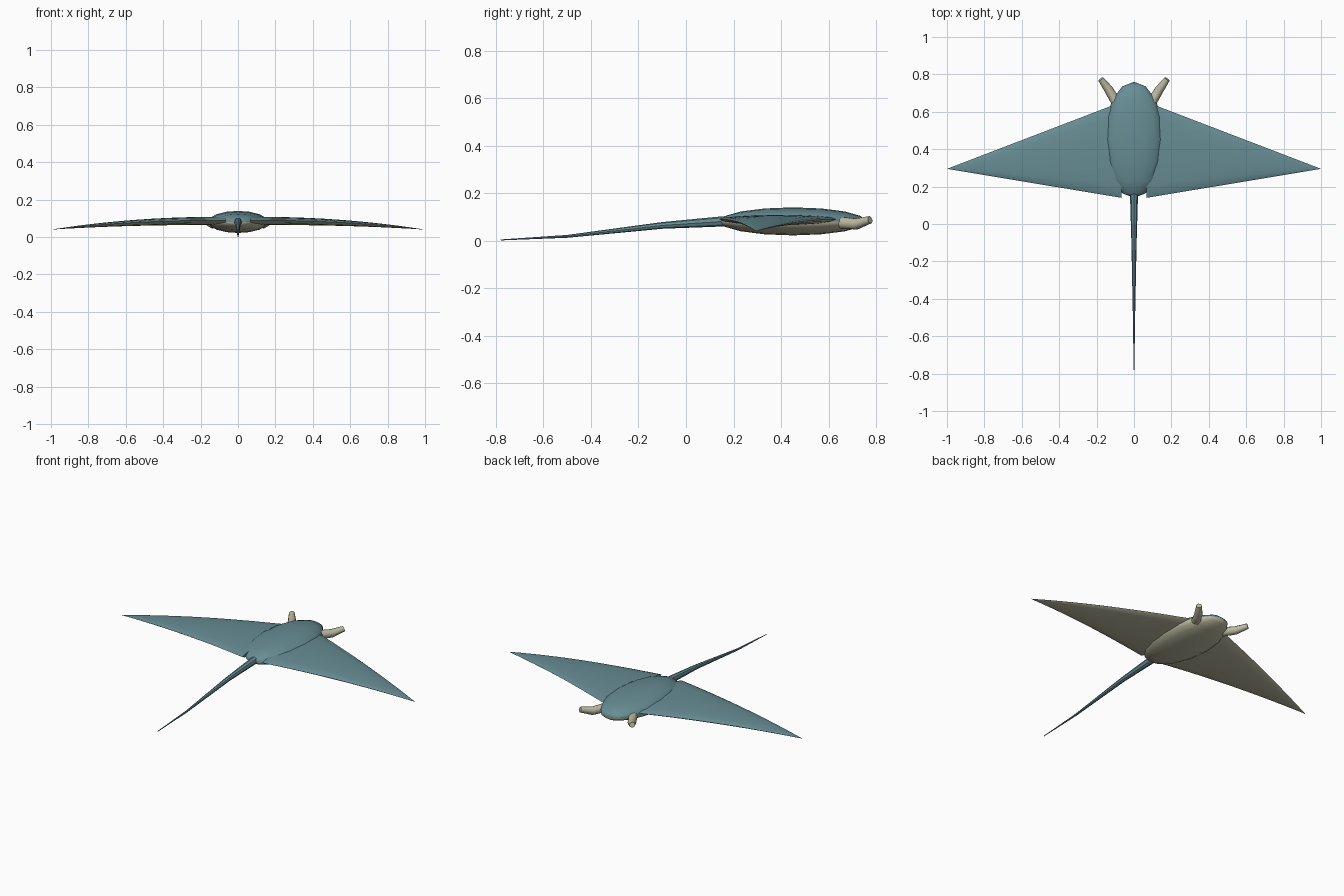
import bpy, bmesh, math
from mathutils import Vector

if "Cube" in bpy.data.objects:
    bpy.data.objects.remove(bpy.data.objects["Cube"])


def material(name, rgb):
    m = bpy.data.materials.new(name)
    m.diffuse_color = (*rgb, 1)
    m.use_nodes = True
    m.node_tree.nodes["Principled BSDF"].inputs["Base Color"].default_value = m.diffuse_color
    return m


TEAL = material("teal back", (0.135, 0.265, 0.295))
CREAM = material("cream belly", (0.49, 0.48, 0.35))


def finish(name, bm, mats, angle=40):
    bmesh.ops.recalc_face_normals(bm, faces=bm.faces[:])
    me = bpy.data.meshes.new(name)
    bm.to_mesh(me)
    bm.free()
    ob = bpy.data.objects.new(name, me)
    bpy.context.collection.objects.link(ob)
    for m in mats:
        me.materials.append(m)
    bpy.ops.object.select_all(action='DESELECT')
    ob.select_set(True)
    bpy.context.view_layer.objects.active = ob
    bpy.ops.object.shade_smooth_by_angle(angle=math.radians(angle))
    return ob


def loft(rings, lower_cream=False):
    """Skin closed rings; the second half of every ring is its underside."""
    bm = bmesh.new()
    loops = [[bm.verts.new(p) for p in ring] for ring in rings]
    n = len(loops[0])
    for a, b in zip(loops, loops[1:]):
        for i in range(n):
            j = (i + 1) % n
            f = bm.faces.new((a[i], a[j], b[j], b[i]))
            f.material_index = int(lower_cream and i >= n // 2)
    bm.faces.new(loops[0])
    bm.faces.new(loops[-1])
    return bm


def tube(points, radii, n):
    """Rings square to the path, with tapering radius."""
    pts = [Vector(p) for p in points]
    rings = []
    for k, p in enumerate(pts):
        d = (pts[min(k + 1, len(pts) - 1)] - pts[max(k - 1, 0)]).normalized()
        side = d.cross(Vector((0, 0, 1))).normalized()
        up = side.cross(d)
        rings.append([p + radii[k] * (side * math.cos(t) + up * math.sin(t))
                      for t in (math.tau * i / n for i in range(n))])
    return loft(rings)


# Body: flattened ellipsoid with its poles at nose and tail
bm = bmesh.new()
bmesh.ops.create_uvsphere(bm, u_segments=16, v_segments=8, radius=1)
for v in bm.verts:
    x, y, z = v.co
    v.co = (0.161 * x, 0.45 + 0.31 * z, 0.081 - 0.059 * y)
for f in bm.faces:
    f.material_index = int(f.calc_center_median().z < 0.081)
finish("body", bm, [TEAL, CREAM], 60)

# Wings: thin oval sections shrinking to a drooping tip
STEPS, SECTION = 12, 16
for side, label in ((1, "right"), (-1, "left")):
    rings = []
    for k in range(STEPS + 1):
        s = min(k / STEPS, 0.998)
        x = 0.068 + 0.932 * s
        front = 0.652 + (0.295 - 0.652) * s
        back = 0.14 + (0.295 - 0.14) * s
        zc = 0.09 - 0.05 * s ** 2.2
        taper = 1 - s * s
        ring = []
        for i in range(SECTION):
            t = math.tau * i / SECTION
            thick = 0.019 if i <= SECTION // 2 else 0.025
            ring.append((side * x,
                         (front + back) / 2 + (front - back) / 2 * math.cos(t),
                         zc + thick * taper * math.sin(t)))
        rings.append(ring)
    finish(label + "_wing", loft(rings, True), [TEAL, CREAM])

# Tail: long tapering whip
tail_path = [(0, 0.20, 0.082), (0, 0.14, 0.08), (0, -0.10, 0.064),
             (0, -0.50, 0.018), (0, -0.78, 0.003)]
finish("tail", tube(tail_path, [0.022, 0.021, 0.014, 0.006, 0.002], 8), [TEAL])

# Head fins: bent tubes beside the mouth
for side, label in ((1, "right"), (-1, "left")):
    path = [(side * 0.098, 0.655, 0.075), (side * 0.135, 0.718, 0.070),
            (side * 0.177, 0.775, 0.088)]
    finish(label + "_head_fin", tube(path, [0.026, 0.024, 0.016], 10), [CREAM])
